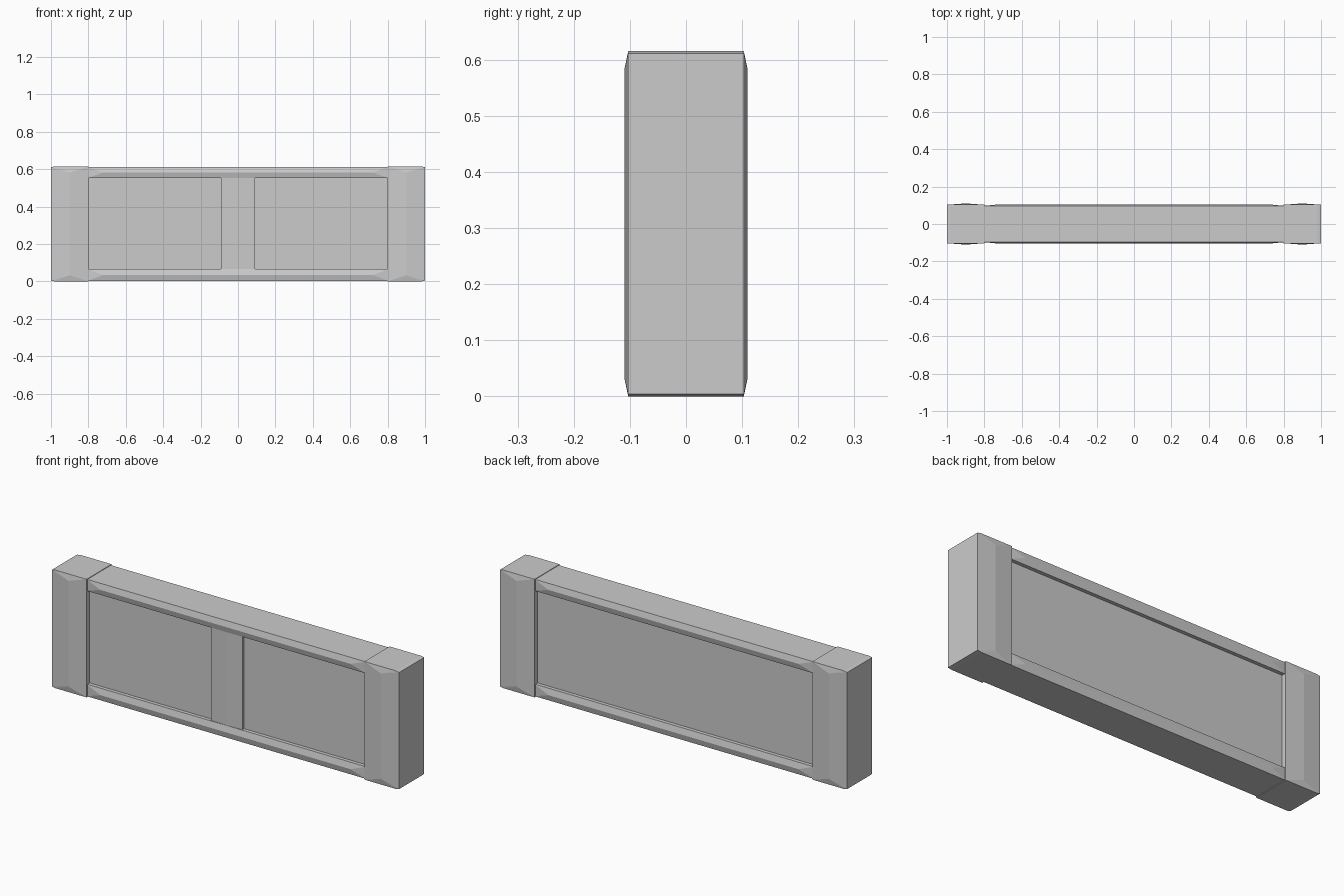
import bpy, bmesh

if "Cube" in bpy.data.objects:
    bpy.data.objects.remove(bpy.data.objects["Cube"])


def hull(name, pts):
    """Flat-faced convex part from a handful of corner points."""
    bm = bmesh.new()
    for p in pts:
        bm.verts.new(p)
    bmesh.ops.convex_hull(bm, input=bm.verts[:])
    bmesh.ops.dissolve_limit(bm, angle_limit=0.002, verts=bm.verts[:], edges=bm.edges[:])
    bmesh.ops.recalc_face_normals(bm, faces=bm.faces[:])
    me = bpy.data.meshes.new(name)
    bm.to_mesh(me)
    bm.free()
    ob = bpy.data.objects.new(name, me)
    bpy.context.collection.objects.link(ob)
    return ob


def box(x0, x1, y0, y1, z0, z1):
    return [(x, y, z) for x in (x0, x1) for y in (y0, y1) for z in (z0, z1)]


H = 0.615

# End posts: vertical ridge on front and back with hipped ends
for side, label in ((-1, "left"), (1, "right")):
    pts = []
    for y in (-1, 1):
        for x, inset in ((0.80, 0), (0.98, 0), (1.0, 0.004)):
            pts += [(side * x, y * 0.103, inset), (side * x, y * 0.103, H - inset)]
        pts += [(side * 0.9, y * 0.11, 0.033), (side * 0.9, y * 0.11, H - 0.033)]
    hull(label + "_end_post", pts)

# Rails: horizontal ridge on front and back, hipped towards the posts
for label, z0, z1, ridge in (("bottom_rail", 0.003, 0.066, 0.034),
                             ("top_rail", H - 0.063, H - 0.003, H - 0.033)):
    pts = box(-0.805, 0.805, -0.097, 0.097, z0, z1)
    pts += [(x, y, ridge) for x in (-0.72, 0.72) for y in (-0.105, 0.105)]
    hull(label, pts)

# Recessed infill panel
hull("infill_panel", box(-0.805, 0.805, -0.078, 0.078, 0.05, H - 0.05))

# Shallow upright strip in the middle of the front
pts = box(-0.09, 0.09, -0.093, -0.07, 0.055, H - 0.055)
pts += [(0, -0.096, 0.055), (0, -0.096, H - 0.055)]
hull("centre_strip", pts)
